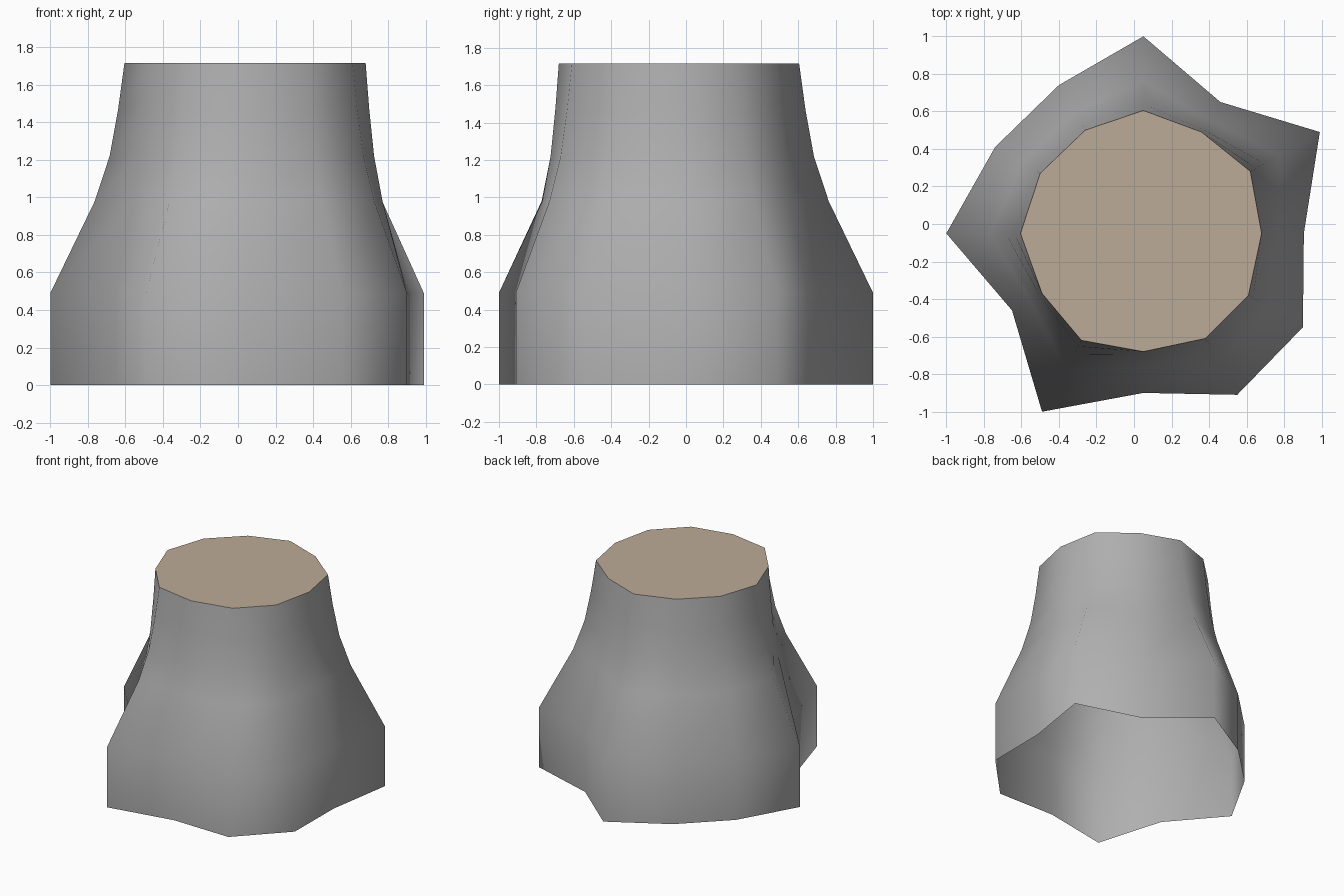
import bpy
from mathutils import Vector

if "Cube" in bpy.data.objects:
    bpy.data.objects.remove(bpy.data.objects["Cube"])

# Outline of the flared root base and of the cut top, matching corner for corner
BASE = [(0.05, 1.0), (0.46, 0.65), (0.99, 0.49), (0.905, -0.05), (0.90, -0.55), (0.55, -0.91),
        (0.05, -0.90), (-0.49, -1.0), (-0.65, -0.46), (-1.0, -0.05), (-0.74, 0.41), (-0.40, 0.74)]
TOP = [(0.05, 0.605), (0.36, 0.49), (0.62, 0.28), (0.68, -0.05), (0.61, -0.38), (0.38, -0.61),
       (0.05, -0.68), (-0.28, -0.62), (-0.49, -0.37), (-0.605, -0.05), (-0.50, 0.27), (-0.26, 0.50)]
# Height of each ring and how far it has blended from base to top outline
RINGS = [(0, 0), (0.49, 0), (0.98, 0.6), (1.22, 0.8), (1.47, 0.915), (1.715, 1)]
N = len(BASE)


def ring(z, t):
    return [Vector(b).lerp(Vector(a), t).to_3d() + Vector((0, 0, z)) for b, a in zip(BASE, TOP)]


def add_object(name, verts, faces, smooth, colour):
    mesh = bpy.data.meshes.new(name)
    mesh.from_pydata(verts, [], faces)
    for p in mesh.polygons:
        p.use_smooth = smooth
    mat = bpy.data.materials.new(name + "_colour")
    mat.diffuse_color = (*colour, 1)
    mat.use_nodes = True
    mat.node_tree.nodes["Principled BSDF"].inputs["Base Color"].default_value = mat.diffuse_color
    mesh.materials.append(mat)
    obj = bpy.data.objects.new(name, mesh)
    bpy.context.collection.objects.link(obj)


# Trunk wall, open underneath (outlines run clockwise, so wind faces outward)
verts = [v for z, t in RINGS for v in ring(z, t)]
faces = []
for r in range(len(RINGS) - 1):
    for i in range(N):
        j = (i + 1) % N
        faces.append((r * N + j, r * N + i, (r + 1) * N + i, (r + 1) * N + j))
add_object("stump_bark", verts, faces, True, (0.43, 0.43, 0.43))

# Flat cut wood face
add_object("stump_cut_top", ring(*RINGS[-1]), [tuple(reversed(range(N)))], False, (0.50, 0.41, 0.315))
